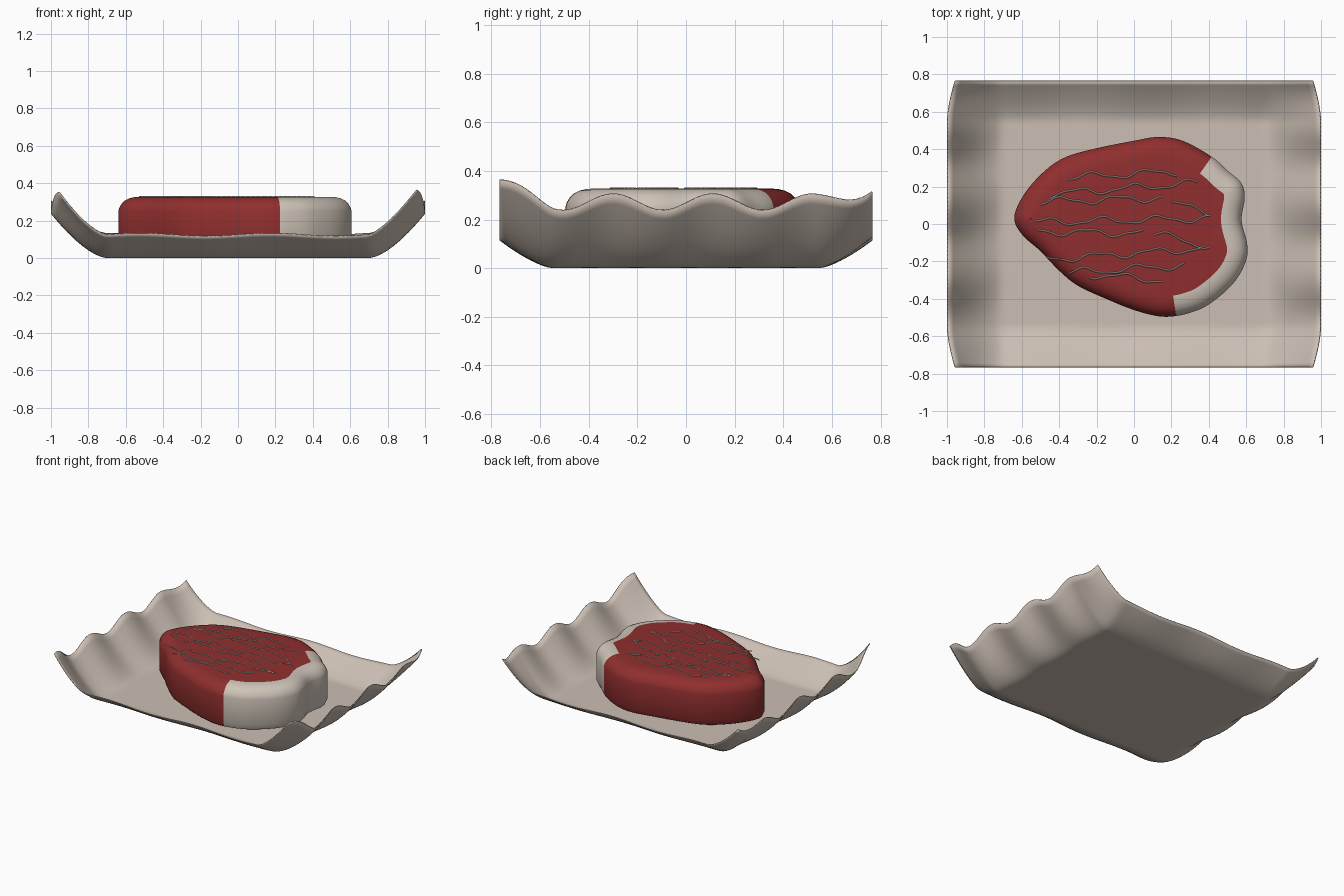
import bpy, bmesh, math
from mathutils import Vector

if "Cube" in bpy.data.objects:
    bpy.data.objects.remove(bpy.data.objects["Cube"])


def material(name, color):
    m = bpy.data.materials.new(name)
    m.diffuse_color = (*color, 1)
    m.use_nodes = True
    m.node_tree.nodes["Principled BSDF"].inputs["Base Color"].default_value = m.diffuse_color
    return m


PAPER = material("paper beige", (0.60, 0.52, 0.455))
RED = material("raw meat red", (0.28, 0.028, 0.028))
FAT = material("fat cream", (0.62, 0.55, 0.48))


def make_object(name, bm, mats, angle=40):
    me = bpy.data.meshes.new(name)
    bm.to_mesh(me)
    bm.free()
    for m in mats:
        me.materials.append(m)
    ob = bpy.data.objects.new(name, me)
    bpy.context.collection.objects.link(ob)
    bpy.ops.object.select_all(action='DESELECT')
    ob.select_set(True)
    bpy.context.view_layer.objects.active = ob
    bpy.ops.object.shade_smooth_by_angle(angle=math.radians(angle))
    return ob


# Wrapping paper: flat middle, raised edges, rippled short sides
bm = bmesh.new()
bmesh.ops.create_grid(bm, x_segments=70, y_segments=70, size=1)
for v in bm.verts:
    x, y = v.co.x, v.co.y * 0.767
    s = max(0, abs(y) - 0.55) / 0.217
    x *= 1 - 0.042 * s ** 1.6
    t = max(0, abs(x) - 0.70) / 0.30
    ripple = 0.034 * t * math.cos(math.tau * (y + 0.3) / 0.41)
    edge = 0.008 * s * math.sin(9 * x + (1 if y > 0 else 0))
    z = 0.27 * t ** 1.5 + 0.122 * s ** 1.4 + ripple + edge
    v.co = (x, y, max(z, 0))
paper = make_object("wrapping_paper", bm, [PAPER], 60)
mod = paper.modifiers.new("thickness", 'SOLIDIFY')
mod.thickness = 0.006
mod.offset = 1

# Steak outline, clockwise from the tip; the fat runs between two control points
OUTLINE = [(-.64, .04), (-.58, .17), (-.47, .29), (-.36, .36), (-.2, .405),
           (0, .445), (.13, .465), (.26, .445), (.415, .36), (.5, .285),
           (.573, .22), (.592, .14), (.575, .02), (.604, -.1), (.603, -.18),
           (.565, -.27), (.5, -.35), (.4, -.43), (.32, -.468), (.225, -.492),
           (.13, -.493), (0, -.46), (-.15, -.40), (-.3, -.33), (-.4, -.25),
           (-.5, -.145), (-.6, -.055)]
STEPS, FAT_START, FAT_END = 6, 8, 19


def smooth_loop(points, steps):
    pts = [Vector(p) for p in points]
    n, out = len(pts), []
    for i in range(n):
        a, b, c, d = (pts[(i + k) % n] for k in (-1, 0, 1, 2))
        for j in range(steps):
            t = j / steps
            out.append(0.5 * (2 * b + (c - a) * t + (2 * a - 5 * b + 4 * c - d) * t * t
                              + (3 * b - a - 3 * c + d) * t ** 3))
    return out


loop = smooth_loop(OUTLINE, STEPS)
N = len(loop)
inward = []
for i in range(N):
    tan = loop[(i + 3) % N] - loop[i - 3]
    inward.append(Vector((tan.y, -tan.x)).normalized())

# Steak body: inset rings from the base to the top, capped at both ends
LEVELS = [(.05, .008), (.015, .025), (0, .06), (0, .25), (.006, .27), (.018, .29),
          (.035, .307), (.06, .319), (.085, .325), (.11, .327)]
bm = bmesh.new()
rings = [[bm.verts.new((*(p + n * d), z)) for p, n in zip(loop, inward)]
         for d, z in LEVELS]
for low, high in zip(rings, rings[1:]):
    for i in range(N):
        j = (i + 1) % N
        f = bm.faces.new((low[i], low[j], high[j], high[i]))
        f.material_index = int(FAT_START * STEPS <= i < FAT_END * STEPS)
bm.faces.new(rings[0])
bm.faces.new(rings[-1])
bmesh.ops.recalc_face_normals(bm, faces=bm.faces)
make_object("steak", bm, [RED, FAT])

# Marbling: thin wavy veins along the top (start x, y, end x, y)
VEINS = [(-.35, .25, .23, .28), (-.45, .16, .34, .22), (-.50, .12, .15, .14),
         (-.53, .01, .41, .03), (-.52, -.04, .05, -.05), (.20, .11, .40, .065),
         (.11, -.05, .40, -.12), (-.47, -.19, .37, -.13), (-.35, -.26, .27, -.22),
         (-.24, -.27, .15, -.30)]
curve = bpy.data.curves.new("marbling", 'CURVE')
curve.dimensions = '3D'
curve.bevel_depth = 0.0045
curve.bevel_resolution = 0
curve.use_fill_caps = True
curve.materials.append(FAT)
for k, (x0, y0, x1, y1) in enumerate(VEINS):
    count = max(8, int((x1 - x0) / 0.025))
    sp = curve.splines.new('POLY')
    sp.points.add(count)
    for i, p in enumerate(sp.points):
        t = i / count
        x = x0 + (x1 - x0) * t
        wave = 0.018 * math.sin(21 * x + 1.7 * k) + 0.006 * math.sin(47 * x + k)
        p.co = (x, y0 + (y1 - y0) * t + wave, 0.327, 1)
veins = bpy.data.objects.new("marbling", curve)
bpy.context.collection.objects.link(veins)
bpy.ops.object.select_all(action='DESELECT')
veins.select_set(True)
bpy.context.view_layer.objects.active = veins
bpy.ops.object.convert(target='MESH')
